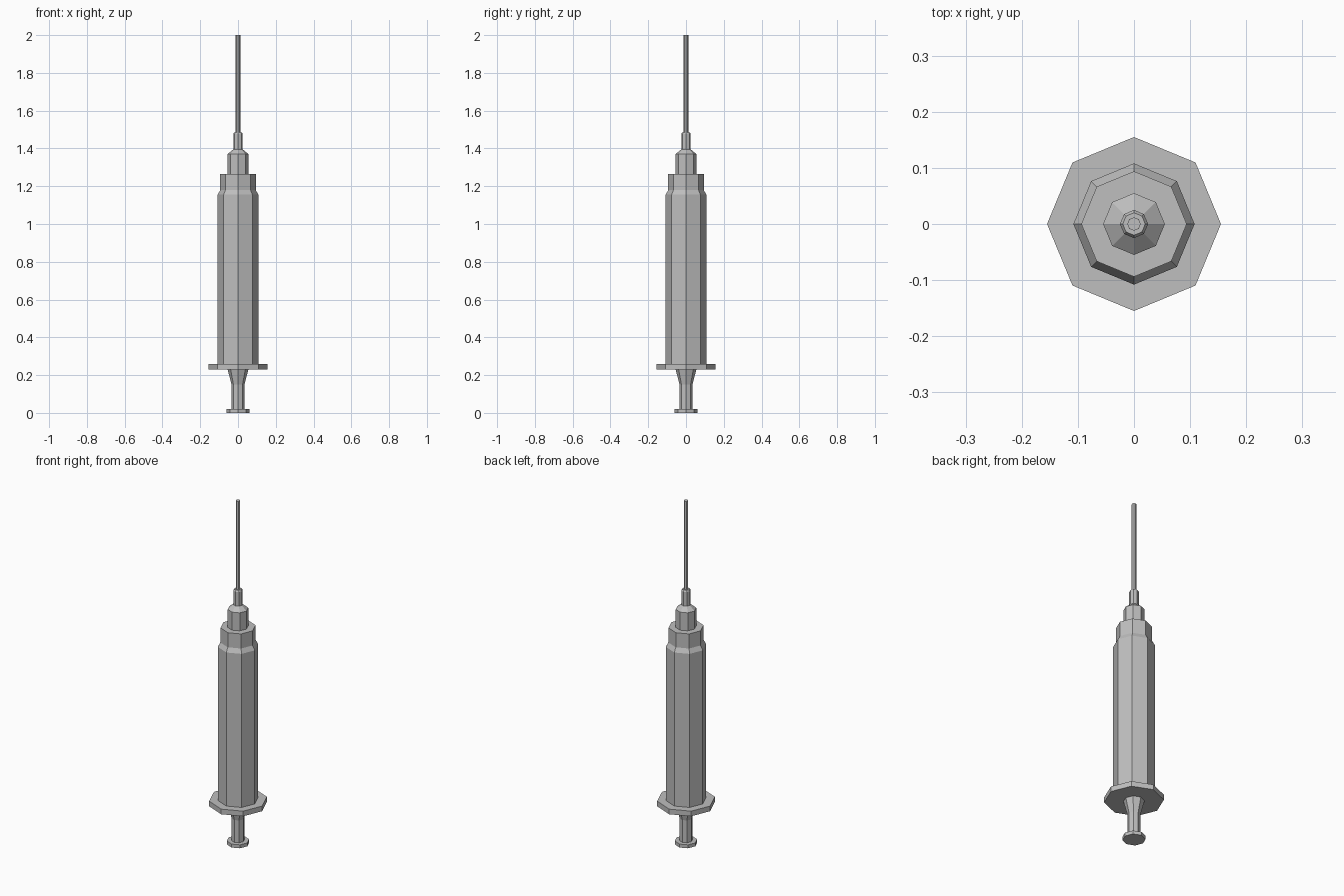
import bpy
import bmesh
from math import cos, sin, tau

SIDES = 8

cube = bpy.data.objects.get("Cube")
if cube:
    bpy.data.objects.remove(cube, do_unlink=True)

grey = bpy.data.materials.new("plain grey")
grey.use_nodes = True
colour = (0.52, 0.52, 0.52, 1)
grey.diffuse_color = colour
grey.node_tree.nodes["Principled BSDF"].inputs["Base Color"].default_value = colour


def turned(name, profile):
    """Faceted solid turned around z from (radius, height) pairs, bottom to top."""
    bm = bmesh.new()
    rings = [[bm.verts.new((r * cos(tau * i / SIDES), r * sin(tau * i / SIDES), z))
              for i in range(SIDES)] for r, z in profile]
    for low, high in zip(rings, rings[1:]):
        for i in range(SIDES):
            j = (i + 1) % SIDES
            bm.faces.new((low[i], low[j], high[j], high[i]))
    bm.faces.new(rings[0][::-1])
    bm.faces.new(rings[-1])
    mesh = bpy.data.meshes.new(name)
    bm.to_mesh(mesh)
    bm.free()
    mesh.materials.append(grey)
    obj = bpy.data.objects.new(name, mesh)
    bpy.context.collection.objects.link(obj)
    return obj


# Plunger: thumb disc and a stem that flares into the flange
turned("thumb_disc", [(0.06, 0), (0.06, 0.02)])
turned("plunger_stem", [(0.034, 0.02), (0.034, 0.15), (0.055, 0.23)])

# Barrel with finger flange and narrowed shoulder
turned("finger_flange", [(0.155, 0.23), (0.155, 0.26)])
turned("barrel", [(0.108, 0.26), (0.108, 1.155), (0.094, 1.18), (0.094, 1.265)])

# Needle hub and needle
turned("needle_hub", [(0.055, 1.265), (0.055, 1.37), (0.025, 1.395),
                      (0.025, 1.477), (0.02, 1.485)])
turned("needle", [(0.012, 1.485), (0.012, 2.0)])
